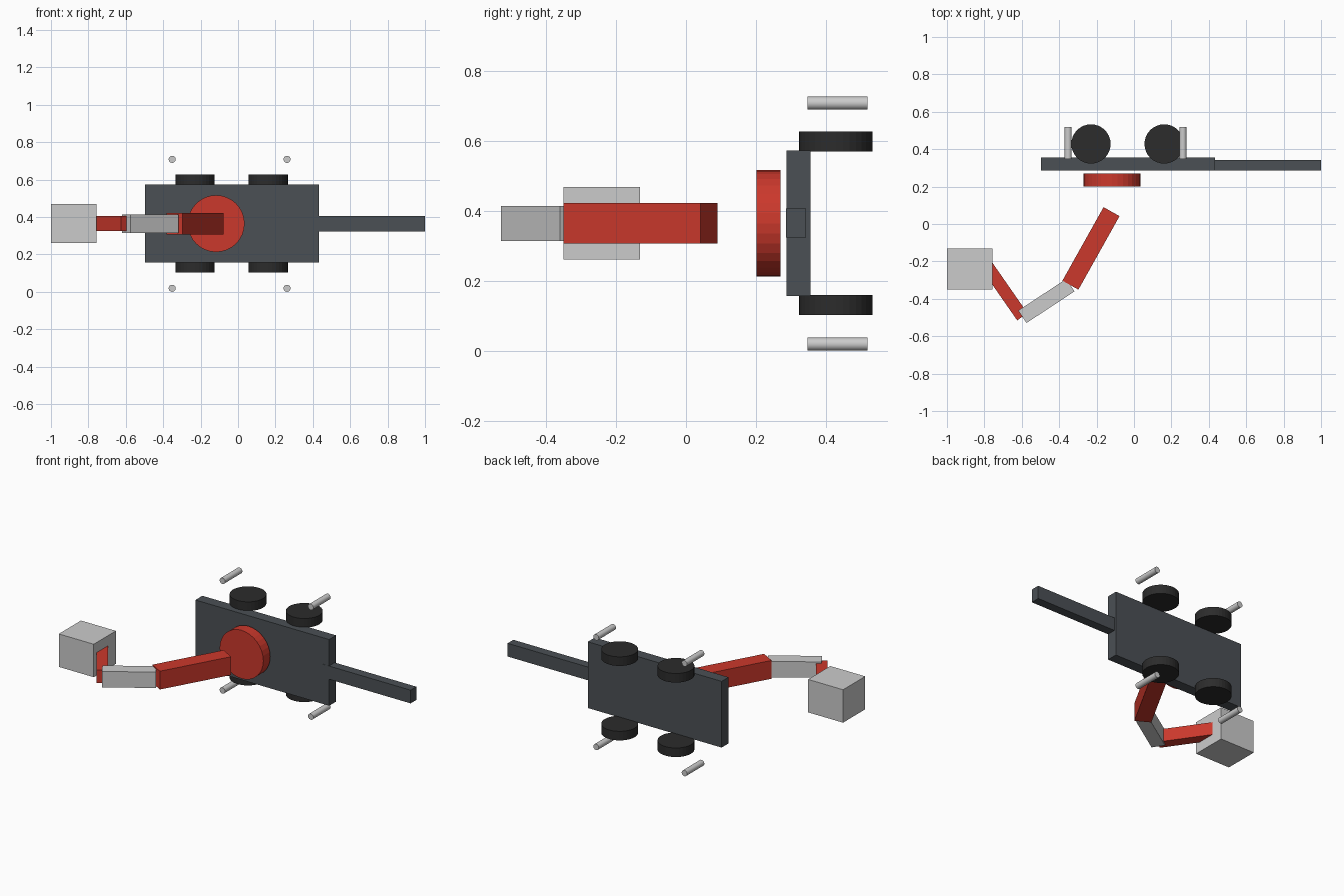
import bpy, math
from mathutils import Vector

if "Cube" in bpy.data.objects:
    bpy.data.objects.remove(bpy.data.objects["Cube"])

MID = 0.365  # height of the model's plane of symmetry


def material(name, rgb):
    m = bpy.data.materials.new(name)
    m.diffuse_color = (*rgb, 1)
    m.use_nodes = True
    m.node_tree.nodes["Principled BSDF"].inputs["Base Color"].default_value = m.diffuse_color
    return m


DARK = material("dark_grey", (0.07, 0.08, 0.09))
BLACK = material("black", (0.025, 0.025, 0.025))
RED = material("red", (0.6, 0.04, 0.025))


def finish(name, mat):
    ob = bpy.context.object
    ob.name = name
    if mat:
        ob.data.materials.append(mat)
    return ob


def box(name, lo, hi, mat=None):
    lo, hi = Vector(lo), Vector(hi)
    bpy.ops.mesh.primitive_cube_add(size=1, location=(lo + hi) / 2)
    ob = finish(name, mat)
    ob.scale = hi - lo
    bpy.ops.object.transform_apply(location=False, rotation=False, scale=True)
    return ob


def link(name, a, b, width, height, mat=None):
    """Rectangular arm segment between two points in the horizontal plane."""
    a, b = Vector(a), Vector(b)
    d, c = b - a, (a + b) / 2
    ob = box(name, (-d.length / 2, -width / 2, -height / 2),
             (d.length / 2, width / 2, height / 2), mat)
    ob.location = (c.x, c.y, MID)
    ob.rotation_euler.z = math.atan2(d.y, d.x)
    return ob


def cylinder(name, r, depth, loc, along_y=False, mat=None, sides=32):
    bpy.ops.mesh.primitive_cylinder_add(
        vertices=sides, radius=r, depth=depth, location=loc,
        rotation=(math.pi / 2 if along_y else 0, 0, 0))
    return finish(name, mat)


# Chassis plate and tail bar
box("chassis_plate", (-0.497, 0.287, 0.157), (0.433, 0.356, 0.573), DARK)
box("tail_bar", (0.38, 0.286, 0.324), (1.0, 0.343, 0.407), DARK)

# Wheels and loose pins, mirrored above and below the middle
for side, s in (("upper", 1), ("lower", -1)):
    for end, wx, px in (("left", -0.23, -0.352), ("right", 0.161, 0.262)):
        cylinder(f"{side}_{end}_wheel", 0.105, 0.057,
                 (wx, 0.428, MID + s * 0.234), mat=BLACK)
        cylinder(f"{side}_{end}_pin", 0.0188, 0.171,
                 (px, 0.433, MID - 0.001 + s * 0.3447), along_y=True)
        bpy.ops.object.shade_smooth_by_angle()

# Turntable
cylinder("turntable", 0.152, 0.069, (-0.117, 0.236, MID), along_y=True, mat=RED)

# Three-segment arm with a block at the end
shoulder, elbow, wrist = (-0.12, 0.066), (-0.34, -0.327), (-0.597, -0.496)
link("upper_arm", shoulder, elbow, 0.098, 0.115, RED)
link("forearm", elbow, wrist, 0.08, 0.1)
link("wrist_link", wrist, (-0.791, -0.217), 0.067, 0.081, RED)
box("end_block", (-1.0, -0.351, 0.262), (-0.757, -0.131, 0.469))
